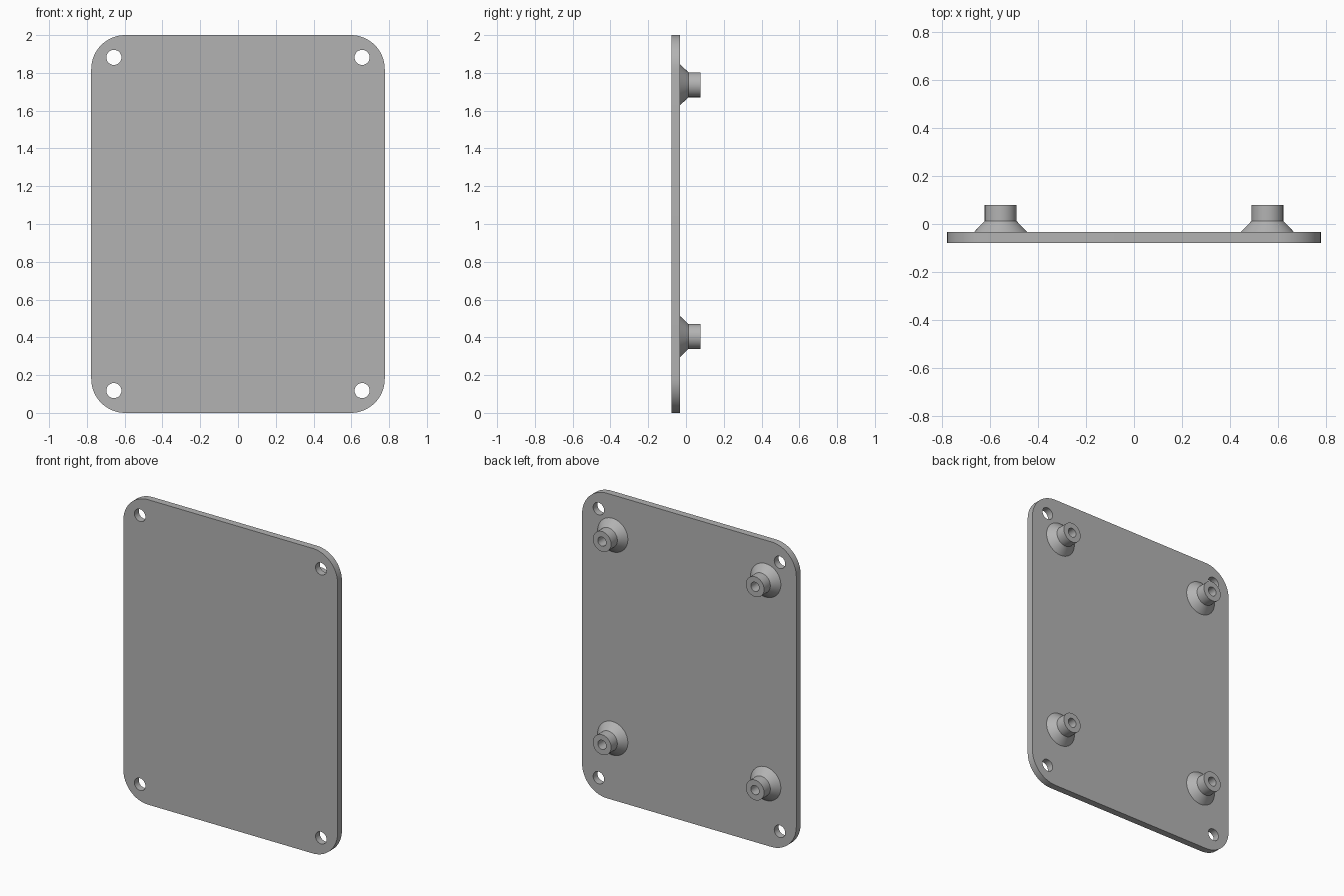
import bpy, bmesh
from math import pi, sin, cos, radians
from mathutils import Matrix

cube = bpy.data.objects.get("Cube")
if cube:
    bpy.data.objects.remove(cube, do_unlink=True)

WIDTH, HEIGHT, CORNER = 1.554, 2.0, 0.18
FRONT, BACK = -0.078, -0.033

grey = bpy.data.materials.new("plain grey")
grey.use_nodes = True
colour = (0.45, 0.45, 0.45, 1)
grey.diffuse_color = colour
grey.node_tree.nodes["Principled BSDF"].inputs["Base Color"].default_value = colour


def arc(cx, cz, radius, start, end, steps):
    angles = [start + (end - start) * i / steps for i in range(steps + 1)]
    return [(cx + radius * cos(a), cz + radius * sin(a)) for a in angles]


def finish(obj):
    bpy.ops.object.select_all(action='DESELECT')
    obj.select_set(True)
    bpy.context.view_layer.objects.active = obj
    bpy.ops.object.shade_smooth_by_angle(angle=radians(30))


def link_mesh(name, mesh):
    obj = bpy.data.objects.new(name, mesh)
    bpy.context.collection.objects.link(obj)
    mesh.materials.clear()
    mesh.materials.append(grey)
    finish(obj)
    return obj


# Rounded plate outline with four corner holes, extruded through its thickness
outline = []
for i, (sx, sz) in enumerate([(1, 1), (-1, 1), (-1, -1), (1, -1)]):
    outline += arc(sx * (WIDTH / 2 - CORNER), HEIGHT / 2 + sz * (HEIGHT / 2 - CORNER),
                   CORNER, i * pi / 2, (i + 1) * pi / 2, 16)
loops = [outline]
for x in (-0.657, 0.657):
    for z in (0.118, 1.882):
        loops.append(arc(x, z, 0.04, 0, 2 * pi, 32)[:-1])

curve = bpy.data.curves.new("plate_outline", 'CURVE')
curve.dimensions = '2D'
curve.fill_mode = 'BOTH'
curve.extrude = (BACK - FRONT) / 2
for loop in loops:
    spline = curve.splines.new('POLY')
    spline.points.add(len(loop) - 1)
    for point, (x, z) in zip(spline.points, loop):
        point.co = (x, z, 0, 1)
    spline.use_cyclic_u = True
helper = bpy.data.objects.new("plate_outline", curve)
bpy.context.collection.objects.link(helper)
bpy.context.view_layer.update()
mesh = bpy.data.meshes.new_from_object(
    helper.evaluated_get(bpy.context.evaluated_depsgraph_get()))
bpy.data.objects.remove(helper, do_unlink=True)
mesh.transform(Matrix.Translation((0, (FRONT + BACK) / 2, 0)) @ Matrix.Rotation(pi / 2, 4, 'X'))
bm = bmesh.new()
bm.from_mesh(mesh)
bmesh.ops.remove_doubles(bm, verts=bm.verts, dist=0.0001)
bmesh.ops.recalc_face_normals(bm, faces=bm.faces)
bm.to_mesh(mesh)
bm.free()
mesh.name = "plate"
link_mesh("plate", mesh)

# Standoff: flared foot, straight collar and a blind bore, turned around y
profile = [(0.03, BACK - 0.01), (0.11, BACK - 0.01), (0.11, BACK),
           (0.066, 0.013), (0.066, 0.078), (0.03, 0.078)]


def standoff(name, x, z):
    bm = bmesh.new()
    verts = [bm.verts.new((r, y, 0)) for r, y in profile]
    edges = [bm.edges.new((v, verts[i - 1])) for i, v in enumerate(verts)]
    bmesh.ops.spin(bm, geom=verts + edges, cent=(0, 0, 0), axis=(0, 1, 0),
                   angle=2 * pi, steps=48, use_merge=True)
    bmesh.ops.remove_doubles(bm, verts=bm.verts, dist=0.0001)
    bmesh.ops.recalc_face_normals(bm, faces=bm.faces)
    mesh = bpy.data.meshes.new(name)
    bm.to_mesh(mesh)
    bm.free()
    link_mesh(name, mesh).location = (x, 0, z)


for side, x in (("left", 0.555), ("right", -0.555)):
    for level, z in (("upper", 1.737), ("lower", 0.404)):
        standoff(f"{level}_{side}_standoff", x, z)
